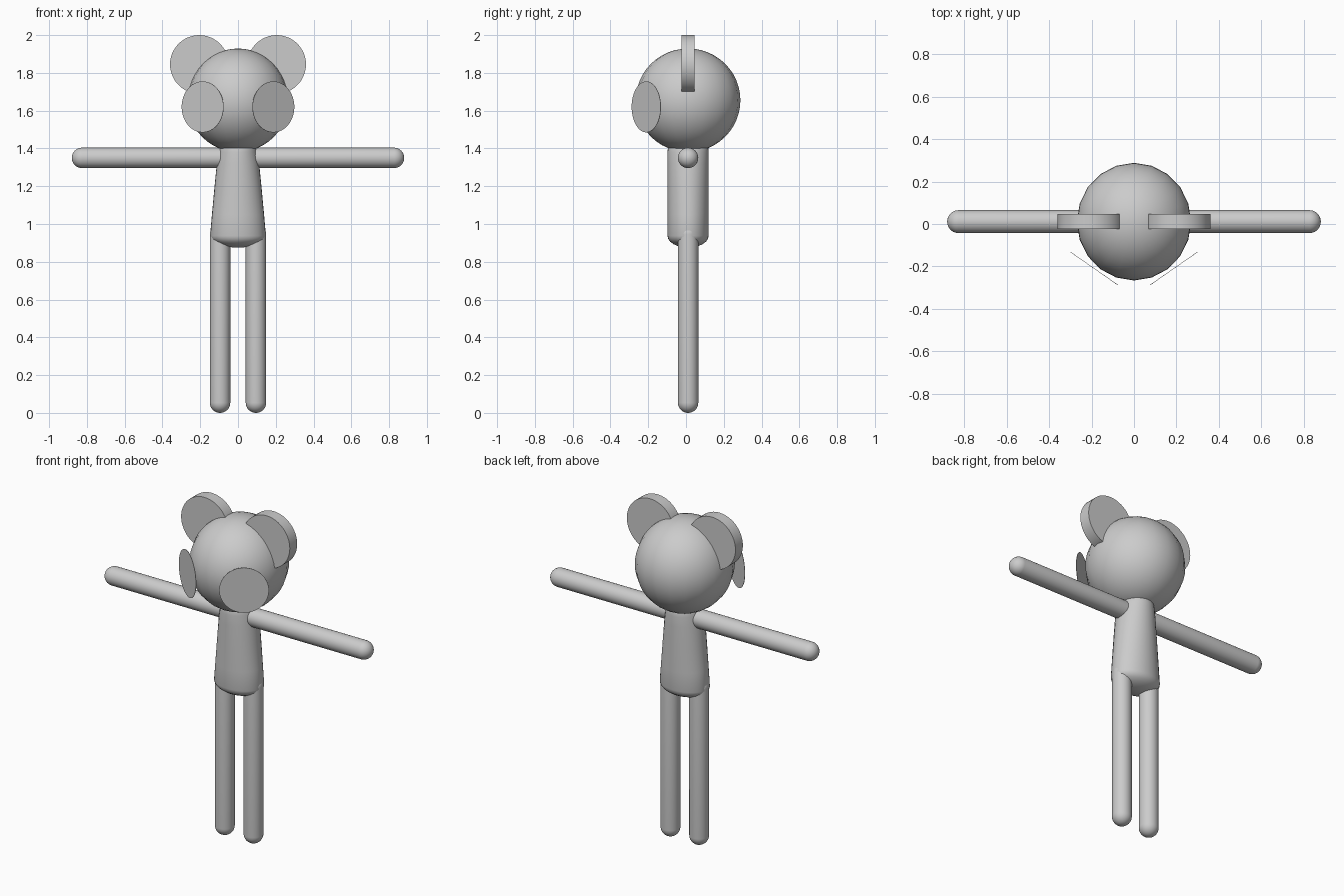
import bpy, bmesh, math
from mathutils import Matrix, Vector

if "Cube" in bpy.data.objects:
    bpy.data.objects.remove(bpy.data.objects["Cube"])

Y0 = 0.011  # depth of the body centre line
grey = bpy.data.materials.new("soft_grey")
grey.diffuse_color = (0.6, 0.6, 0.6, 1)
grey.use_nodes = True
grey.node_tree.nodes["Principled BSDF"].inputs["Base Color"].default_value = grey.diffuse_color


def finish(name, bm, smooth=True):
    bmesh.ops.recalc_face_normals(bm, faces=bm.faces)
    me = bpy.data.meshes.new(name)
    bm.to_mesh(me)
    bm.free()
    ob = bpy.data.objects.new(name, me)
    bpy.context.collection.objects.link(ob)
    me.materials.append(grey)
    if smooth:
        bpy.ops.object.select_all(action='DESELECT')
        ob.select_set(True)
        bpy.context.view_layer.objects.active = ob
        bpy.ops.object.shade_smooth_by_angle(angle=math.radians(40))
    return ob


def loft(name, rings, matrix, seg=32):
    """Elliptical rings (z, rx, ry) joined along z and closed at both ends."""
    bm = bmesh.new()
    loops = []
    for z, rx, ry in rings:
        loops.append([bm.verts.new((rx * math.cos(2 * math.pi * i / seg),
                                    ry * math.sin(2 * math.pi * i / seg), z))
                      for i in range(seg)])
    for a, b in zip(loops, loops[1:]):
        for i in range(seg):
            j = (i + 1) % seg
            bm.faces.new((a[i], a[j], b[j], b[i]))
    bm.faces.new(loops[0][::-1])
    bm.faces.new(loops[-1])
    bm.transform(matrix)
    return finish(name, bm)


def capsule(name, z0, z1, r, matrix):
    steps = [math.radians(a) for a in range(3, 91, 10)] + [math.pi / 2]
    low = [(z0 + r - r * math.cos(a), r * math.sin(a), r * math.sin(a)) for a in steps]
    high = [(z0 + z1 - z, rx, ry) for z, rx, ry in reversed(low)]
    return loft(name, low + high, matrix)


# head
bm = bmesh.new()
bmesh.ops.create_uvsphere(bm, u_segments=20, v_segments=24, radius=1)
bm.transform(Matrix.Translation((0, Y0, 1.655)) @ Matrix.Diagonal((0.269, 0.277, 0.274, 1)))
finish("head", bm)

# torso: widens sideways towards the hips, shallow dome underneath
base = [(0.937 - 0.062 * math.cos(a), 0.148 * math.sin(a), 0.109 * math.sin(a))
        for a in [math.radians(d) for d in (3, 15, 30, 45, 60, 75, 90)]]
upper = [(1.05, 0.138, 0.109), (1.2, 0.124, 0.109), (1.32, 0.112, 0.109),
         (1.38, 0.102, 0.109), (1.42, 0.094, 0.105), (1.46, 0.07, 0.08)]
loft("torso", base + upper, Matrix.Translation((0, Y0, 0)))

for side, s in (("left", 1), ("right", -1)):
    # limbs
    capsule(side + "_leg", 0, 1.0, 0.054, Matrix.Translation((0.095 * s, Y0, 0)))
    capsule(side + "_arm", 0.02, 0.88, 0.054,
            Matrix.Translation((0, Y0, 1.35)) @ Matrix.Rotation(s * math.pi / 2, 4, 'Y'))

    # ear: thick upright disc
    bm = bmesh.new()
    bmesh.ops.create_cone(bm, cap_ends=True, segments=48, radius1=0.155,
                          radius2=0.155, depth=0.07)
    bm.transform(Matrix.Translation((0.205 * s, Y0, 1.845))
                 @ Matrix.Rotation(math.pi / 2, 4, 'X'))
    finish(side + "_ear", bm)

    # eye: thin disc turned outwards in front of the face
    bm = bmesh.new()
    bmesh.ops.create_cone(bm, cap_ends=True, segments=48, radius1=0.135,
                          radius2=0.135, depth=0.002)
    n = Vector((0.57 * s, -0.82, 0)).normalized()
    bm.transform(Matrix.Translation((0.187 * s, -0.21, 1.62))
                 @ n.to_track_quat('Z', 'Y').to_matrix().to_4x4())
    finish(side + "_eye", bm)
